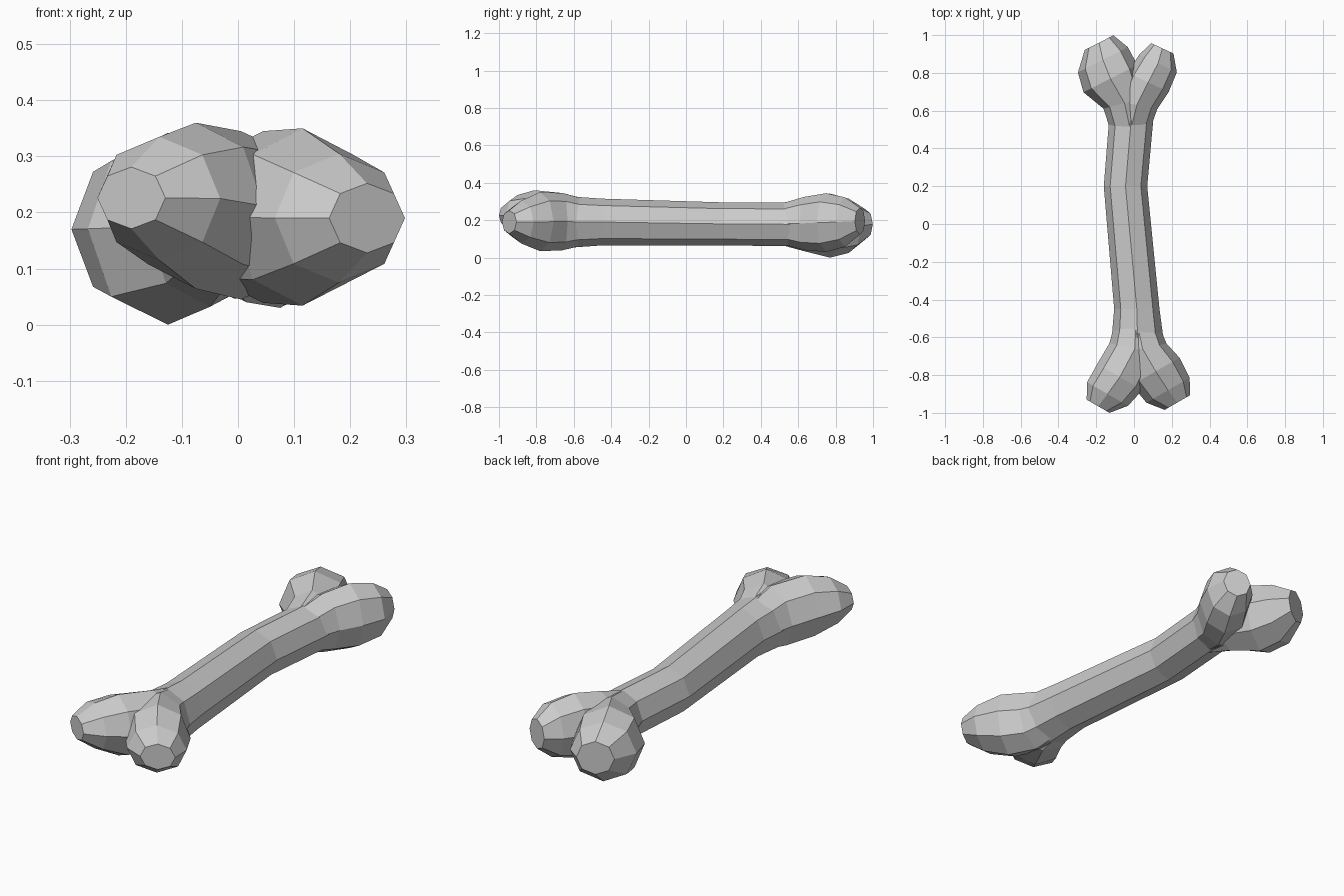
import bpy, bmesh, math
from mathutils import Vector


def loft(name, sections, sides=8):
    """Skin octagonal rings: (x, y, z, heading in degrees, half width, half height)."""
    bm = bmesh.new()
    rings = []
    for x, y, z, heading, w, h in sections:
        a = math.radians(heading)
        across = Vector((math.cos(a), math.sin(a), 0))
        ring = []
        for i in range(sides):
            t = 2 * math.pi * i / sides
            ring.append(bm.verts.new(Vector((x, y, z)) + across * (w * math.cos(t))
                                     + Vector((0, 0, h * math.sin(t)))))
        rings.append(ring)
    for a, b in zip(rings, rings[1:]):
        for i in range(sides):
            j = (i + 1) % sides
            bm.faces.new((a[i], a[j], b[j], b[i]))
    bm.faces.new(rings[0])
    bm.faces.new(rings[-1])
    bmesh.ops.recalc_face_normals(bm, faces=bm.faces)
    mesh = bpy.data.meshes.new(name)
    bm.to_mesh(mesh)
    bm.free()
    obj = bpy.data.objects.new(name, mesh)
    bpy.context.collection.objects.link(obj)
    return obj


# Slightly bowed shaft
bone = loft("bone", [
    (0.020, -0.66, 0.190, 0, 0.143, 0.140),
    (0.015, -0.45, 0.190, 0, 0.120, 0.125),
    (-0.045, 0.20, 0.180, 0, 0.115, 0.115),
    (-0.015, 0.55, 0.178, 0, 0.117, 0.117),
    (-0.005, 0.63, 0.176, 0, 0.120, 0.130),
])

# Two knuckles at each end, growing out of the shaft
knuckles = {
    "front_left_knuckle": [
        (0.010, -0.50, 0.192, 0, 0.105, 0.112),
        (0.005, -0.66, 0.195, -12, 0.138, 0.150),
        (-0.075, -0.81, 0.212, -30, 0.138, 0.148),
        (-0.140, -0.90, 0.225, -30, 0.125, 0.110),
        (-0.190, -0.965, 0.226, -30, 0.070, 0.055)],
    "front_right_knuckle": [
        (0.014, -0.51, 0.190, 0, 0.107, 0.114),
        (0.045, -0.66, 0.192, 12, 0.130, 0.153),
        (0.115, -0.78, 0.192, 30, 0.145, 0.158),
        (0.180, -0.88, 0.190, 30, 0.132, 0.115),
        (0.230, -0.945, 0.190, 30, 0.078, 0.062)],
    "back_left_knuckle": [
        (-0.020, 0.50, 0.180, 0, 0.106, 0.110),
        (-0.050, 0.64, 0.175, 15, 0.115, 0.143),
        (-0.125, 0.77, 0.171, 27, 0.160, 0.171),
        (-0.165, 0.87, 0.170, 27, 0.148, 0.145),
        (-0.185, 0.96, 0.178, 27, 0.085, 0.080)],
    "back_right_knuckle": [
        (-0.015, 0.51, 0.181, 0, 0.103, 0.108),
        (0.015, 0.63, 0.182, -12, 0.110, 0.142),
        (0.075, 0.75, 0.187, -25, 0.120, 0.157),
        (0.127, 0.85, 0.190, -25, 0.110, 0.132),
        (0.150, 0.93, 0.195, -25, 0.065, 0.072)],
}

# Fuse everything into one flat-shaded surface
bpy.context.view_layer.objects.active = bone
for name, sections in knuckles.items():
    part = loft(name, sections)
    mod = bone.modifiers.new("join", 'BOOLEAN')
    mod.operation = 'UNION'
    mod.solver = 'EXACT'
    mod.object = part
    bpy.ops.object.modifier_apply(modifier=mod.name)
    bpy.data.objects.remove(part)
